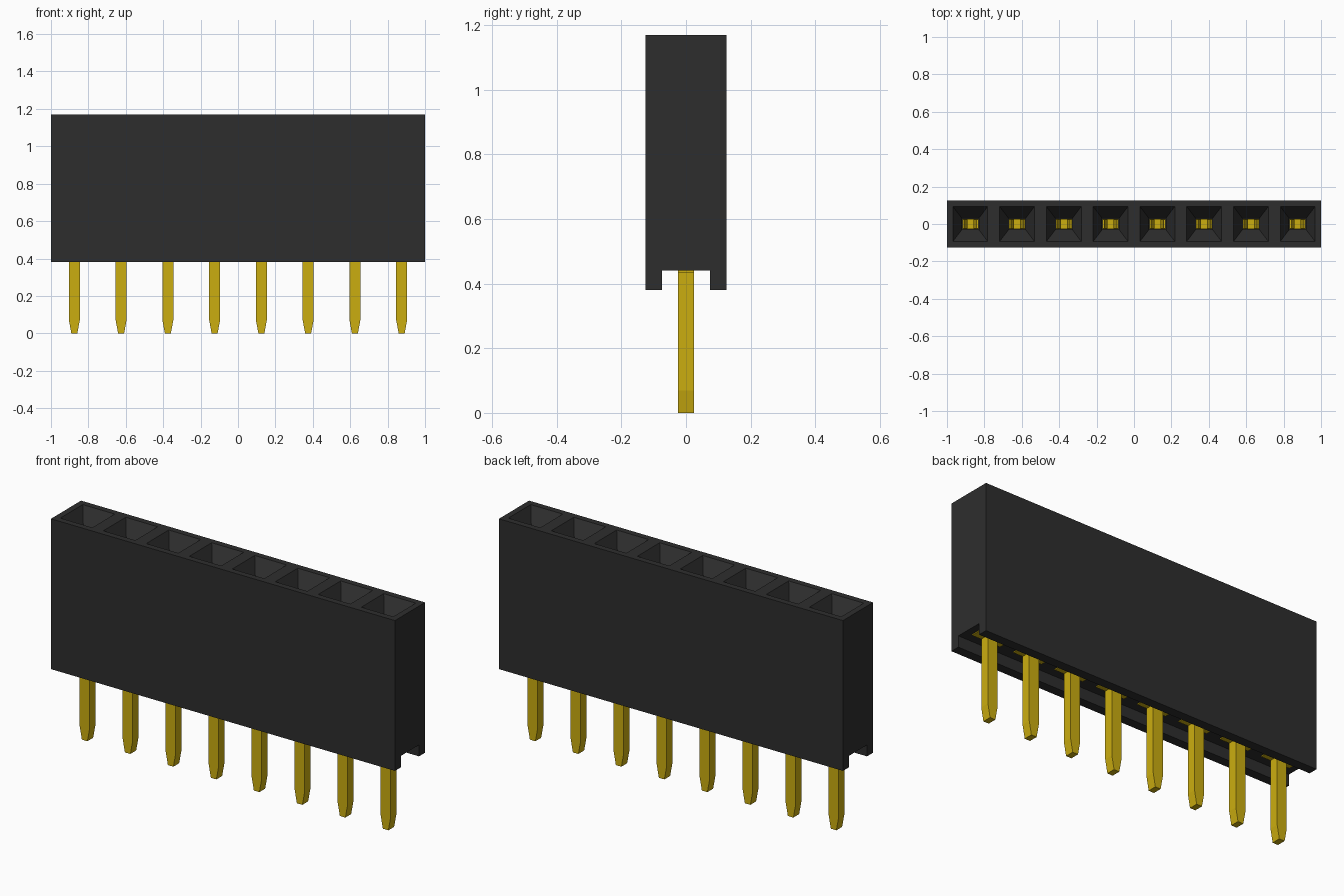
import bpy
import bmesh

cube = bpy.data.objects.get("Cube")
if cube:
    bpy.data.objects.remove(cube)

COUNT, PITCH = 8, 0.25
HALF = PITCH / 2
TOP, BASE, GROOVE = 1.17, 0.38, 0.44
SOCKET_FLOOR = 0.6


def material(name, rgb, rough):
    mat = bpy.data.materials.new(name)
    mat.use_nodes = True
    mat.diffuse_color = (*rgb, 1)
    bsdf = mat.node_tree.nodes["Principled BSDF"]
    bsdf.inputs["Base Color"].default_value = (*rgb, 1)
    bsdf.inputs["Roughness"].default_value = rough
    return mat


black = material("black plastic", (0.027, 0.027, 0.027), 0.6)
gold = material("gold plating", (0.6, 0.42, 0.005), 0.5)


def finish(name, bm, mat):
    bmesh.ops.remove_doubles(bm, verts=bm.verts, dist=0.0001)
    bmesh.ops.recalc_face_normals(bm, faces=bm.faces)
    mesh = bpy.data.meshes.new(name)
    bm.to_mesh(mesh)
    bm.free()
    mesh.materials.append(mat)
    obj = bpy.data.objects.new(name, mesh)
    bpy.context.collection.objects.link(obj)
    return obj


def bridge(bm, a, b, closed=True):
    n = len(a)
    for i in range(n if closed else n - 1):
        j = (i + 1) % n
        bm.faces.new((a[i], a[j], b[j], b[i]))


def prism(bm, outline, depth):
    """Extrude an x-z outline evenly about y = 0."""
    front = [bm.verts.new((x, -depth, z)) for x, z in outline]
    back = [bm.verts.new((x, depth, z)) for x, z in outline]
    bm.faces.new(front)
    bm.faces.new(back[::-1])
    bridge(bm, front, back)


def box(bm, x, y, low, high):
    prism(bm, [(-x, low), (x, low), (x, high), (-x, high)], y)


# Housing: grooved cross-section, one cell per socket with a funnel mouth
side = [(-HALF, TOP), (-HALF, BASE), (-0.075, BASE), (-0.075, GROOVE)]
profile = side + [(-y, z) for y, z in reversed(side)]
rings = [(HALF, HALF, TOP), (0.093, 0.093, TOP),
         (0.045, 0.03, TOP - 0.09), (0.045, 0.03, SOCKET_FLOOR)]
centers = [(i - (COUNT - 1) / 2) * PITCH for i in range(COUNT)]

bm = bmesh.new()
for cx in centers:
    left, right = [[bm.verts.new((cx + dx, y, z)) for y, z in profile]
                   for dx in (-HALF, HALF)]
    bridge(bm, left, right, closed=False)
    if cx == centers[0]:
        bm.faces.new(left)
    if cx == centers[-1]:
        bm.faces.new(right)
    loops = [[bm.verts.new((cx + sx * rx, sy * ry, z))
              for sx, sy in ((-1, -1), (1, -1), (1, 1), (-1, 1))]
             for rx, ry, z in rings]
    for a, b in zip(loops, loops[1:]):
        bridge(bm, a, b)
    bm.faces.new(loops[-1])
finish("housing", bm, black)

# Contacts: tapered pin, shoulder in the groove and a forked spring socket
bm = bmesh.new()
prism(bm, [(-0.016, 0), (0.016, 0), (0.029, 0.07), (0.029, GROOVE),
           (-0.029, GROOVE), (-0.029, 0.07)], 0.024)
box(bm, 0.085, 0.024, GROOVE - 0.005, GROOVE + 0.02)
box(bm, 0.043, 0.027, SOCKET_FLOOR - 0.02, SOCKET_FLOOR + 0.02)
for s in (-1, 1):
    prism(bm, [(s * x, z) for x, z in (
        (0.043, 0.61), (0.043, 0.8), (0.028, 0.95), (0.043, 1.04),
        (0.033, 1.04), (0.016, 0.95), (0.03, 0.8), (0.03, 0.61))], 0.025)
first = finish("contact_1", bm, gold)
first.location.x = centers[0]
for i, cx in enumerate(centers[1:], 2):
    contact = bpy.data.objects.new(f"contact_{i}", first.data)
    contact.location.x = cx
    bpy.context.collection.objects.link(contact)
